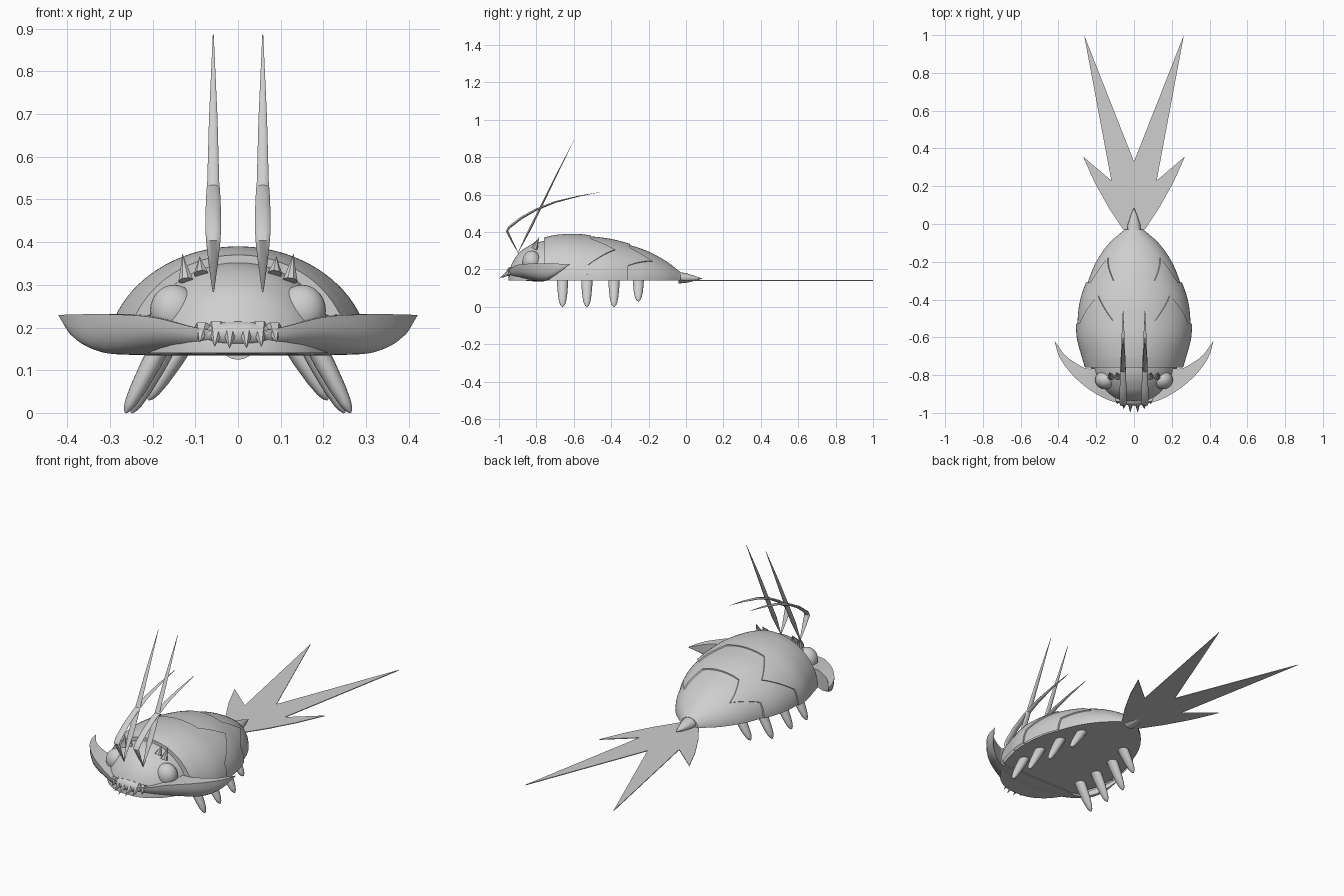
import bpy, bmesh, math
from mathutils import Vector

if "Cube" in bpy.data.objects:
    bpy.data.objects.remove(bpy.data.objects["Cube"])

shell_grey = bpy.data.materials.new("shell_grey")
shell_grey.use_nodes = True
COLOUR = (0.62, 0.62, 0.62, 1)
shell_grey.diffuse_color = COLOUR
shell_grey.node_tree.nodes["Principled BSDF"].inputs["Base Color"].default_value = COLOUR
FLOOR = 0.14
SIDES = (("left", 1), ("right", -1))


def finish(name, bm, angle=40):
    bmesh.ops.remove_doubles(bm, verts=bm.verts, dist=0.0002)
    bmesh.ops.recalc_face_normals(bm, faces=bm.faces)
    mesh = bpy.data.meshes.new(name)
    bm.to_mesh(mesh)
    bm.free()
    obj = bpy.data.objects.new(name, mesh)
    bpy.context.collection.objects.link(obj)
    mesh.materials.append(shell_grey)
    bpy.ops.object.select_all(action="DESELECT")
    obj.select_set(True)
    bpy.context.view_layer.objects.active = obj
    bpy.ops.object.shade_smooth_by_angle(angle=math.radians(angle))
    return obj


def loft(name, rings, closed=True, caps=True, angle=40):
    """Skin a list of equally long point rows."""
    bm = bmesh.new()
    rows = [[bm.verts.new(p) for p in ring] for ring in rings]
    n = len(rows[0])
    for a, b in zip(rows, rows[1:]):
        for i in range(n if closed else n - 1):
            j = (i + 1) % n
            bm.faces.new((a[i], a[j], b[j], b[i]))
    if caps:
        bm.faces.new(rows[0])
        bm.faces.new(rows[-1])
    return finish(name, bm, angle)


def sample(table, t, col):
    """Smooth interpolation through a table keyed on its first column."""
    k = max(i for i in range(len(table) - 1) if i == 0 or table[i][0] <= t)
    slope = lambda i, j: (table[j][col] - table[i][col]) / (table[j][0] - table[i][0])
    last = len(table) - 1
    step = table[k + 1][0] - table[k][0]
    u = (t - table[k][0]) / step
    m0 = slope(max(k - 1, 0), k + 1) * step
    m1 = slope(k, min(k + 2, last)) * step
    a, b = table[k][col], table[k + 1][col]
    return (a * (2*u**3 - 3*u*u + 1) + m0 * (u**3 - 2*u*u + u)
            + b * (3*u*u - 2*u**3) + m1 * (u**3 - u*u))


def linear(points, t):
    for (a, va), (b, vb) in zip(points, points[1:]):
        if t <= b:
            return va + (vb - va) * (t - a) / (b - a)
    return points[-1][1]


def dome(name, table, y_start, edge, scale=1.0, lip=0.93, closed=False, rows=28):
    """Half-elliptic shell; the rear edge follows a rule over the arc angle."""
    rings = []
    for r in range(-1, rows + 2):
        s = scale * (lip if r in (-1, rows + 1) else 1)
        t = min(max(r / rows, 0), 1)
        ring = []
        for a in range(0, 181, 4):
            y = y_start + (linear(edge, min(a, 180 - a)) - y_start) * t
            ang = math.radians(a)
            ring.append((s * sample(table, y, 1) * math.cos(ang), y,
                         FLOOR + s * sample(table, y, 2) * math.sin(ang)))
        rings.append(ring)
    return loft(name, rings, closed, closed, 32)


# Body shell: y, half width, height
BODY = [(-.76, .245, .217), (-.7, .262, .230), (-.6, .286, .236), (-.5, .288, .228),
        (-.4, .275, .215), (-.3, .242, .19), (-.2, .2, .155), (-.1, .13, .1), (-.03, .05, .045)]
dome("rear_shell", BODY, -.758, [(0, -.03), (90, -.03)], 1.0, 1.0, True)
dome("middle_shell", BODY, -.62,
     [(0, -.31), (24, -.31), (44, -.18), (64, -.30), (90, -.30)], 1.035)
dome("front_shell", BODY, -.76,
     [(0, -.53), (20, -.525), (48, -.38), (68, -.51), (90, -.51)], 1.06)

# Head
HEAD = [(-.95, .03, .02), (-.94, .08, .07), (-.9, .145, .14), (-.85, .19, .18),
        (-.8, .218, .203), (-.74, .232, .215)]
dome("head", HEAD, -.95, [(0, -.74), (90, -.74)], 1.0, 1.0, True)

# Crescent brim: outer x, outer y, inner x, inner y, top z, bottom z
BRIM = [(0, -.95, 0, -.76, .185, .135), (.1, -.943, .09, -.76, .2, .135),
        (.2, -.9, .17, -.76, .224, .135), (.3, -.825, .25, -.765, .231, .136),
        (.37, -.745, .31, -.735, .231, .143), (.405, -.68, .37, -.69, .23, .175),
        (.42, -.62, .419, -.621, .229, .226)]
rings = []
for k in range(-30, 31):
    t, sign = abs(k) / 30 * .42, 1 if k >= 0 else -1
    yo, xi, yi, zt, zb = (sample(BRIM, t, c) for c in range(1, 6))
    ring = [(sign * xi, yi, zt)]
    for q in range(9):
        ang = math.radians(q * 11.25)
        f, g = math.cos(ang) ** .8, math.sin(ang) ** .8
        ring.append((sign * (xi + (t - xi) * f), yi + (yo - yi) * f, zt + (zb - zt) * g))
    rings.append(ring)
loft("head_brim", rings)


def ellipsoid(name, centre, size):
    bm = bmesh.new()
    bmesh.ops.create_uvsphere(bm, u_segments=24, v_segments=14, radius=1)
    for v in bm.verts:
        v.co = Vector(c + s * p for c, s, p in zip(centre, size, v.co))
    return finish(name, bm)


def spike(name, base, tip, stations, flat=1.0, sides=12):
    """Tapered limb; stations are (fraction along, radius)."""
    base, tip = Vector(base), Vector(tip)
    turn = (tip - base).to_track_quat("Z", "Y")
    rings = []
    for t, r in stations:
        centre = base.lerp(tip, t)
        rings.append([centre + turn @ Vector((r * math.cos(a), r * flat * math.sin(a), 0))
                      for a in (2 * math.pi * i / sides for i in range(sides))])
    return loft(name, rings)


def feeler(name, x, path):
    """Thin blade along (y, z, half width) points."""
    rings = []
    for k, (y, z, w) in enumerate(path):
        a, b = path[max(k - 1, 0)], path[min(k + 1, len(path) - 1)]
        run = Vector((0, b[0] - a[0], b[1] - a[1])).normalized()
        side = Vector((0, -run.z, run.y))
        rings.append([Vector((x + w * math.cos(q), y, z)) + side * w * .4 * math.sin(q)
                      for q in (math.pi * i / 5 for i in range(10))])
    return loft(name, rings)


CONE = [(0, 1), (1, .01)]
LEG = [(0, .030), (.4, .029), (.7, .024), (.87, .018), (.95, .012), (1, .003)]
STRAIGHT = [(-.9, .285, .002), (-.84, .405, .016), (-.79, .505, .015),
            (-.7, .69, .010), (-.6, .888, .001)]
BENT = [(-.895, .285, .002), (-.93, .35, .011), (-.957, .405, .017), (-.945, .425, .018),
        (-.88, .475, .018), (-.8, .52, .016), (-.7, .56, .012), (-.58, .59, .007), (-.46, .613, .001)]

for label, s in SIDES:
    # Eyes and brow horns
    ellipsoid(label + "_eye", (s * .15, -.825, .24), (.056, .05, .06))
    for n, (x, tip_x, z) in enumerate([(.122, .13, .32), (.086, .09, .335)]):
        spike(f"{label}_brow_horn_{n + 1}", (s * x, -.81, z - .01), (s * tip_x, -.785, .372 - n * .006),
              [(0, .018), (.6, .007), (1, .0005)], sides=8)
    # Feelers
    feeler(label + "_straight_feeler", s * .058, STRAIGHT)
    feeler(label + "_bent_feeler", s * .058, BENT)
    # Legs
    for n, (y, x, z) in enumerate([(-.66, .264, 0), (-.53, .264, 0), (-.385, .25, 0), (-.255, .21, .03)]):
        spike(f"{label}_leg_{n + 1}", (s * (x - .1), y, .19), (s * x, y, z), LEG, .8, 16)
    # Teeth
    for n, (x, y, z) in enumerate([(.02, -.997, .152), (.055, -.98, .155), (.09, -.953, .165)]):
        spike(f"{label}_tooth_{n + 1}", (s * x * .9, -.925, .2), (s * x, y, z),
              [(0, .022), (1, .0005)], sides=6)

ellipsoid("snout", (0, -.93, .185), (.085, .03, .03))

# Tail spine
spike("tail_spine", (0, -.04, .155), (0, .088, .15),
      [(0, .038), (.3, .033), (.65, .018), (1, .0005)], .8, 16)

# Flat tail fan
half = [(.058, -.028), (.13, .08), (.206, .215), (.27, .357), (.12, .23), (.264, 1.0)]
outline = half + [(0, .33)] + [(-x, y) for x, y in reversed(half)]
bm = bmesh.new()
face = bm.faces.new([bm.verts.new((x, y, FLOOR - .002)) for x, y in outline])
lifted = bmesh.ops.extrude_face_region(bm, geom=[face])["geom"]
bmesh.ops.translate(bm, vec=(0, 0, .004),
                    verts=[g for g in lifted if isinstance(g, bmesh.types.BMVert)])
finish("tail_fan", bm, 20)
